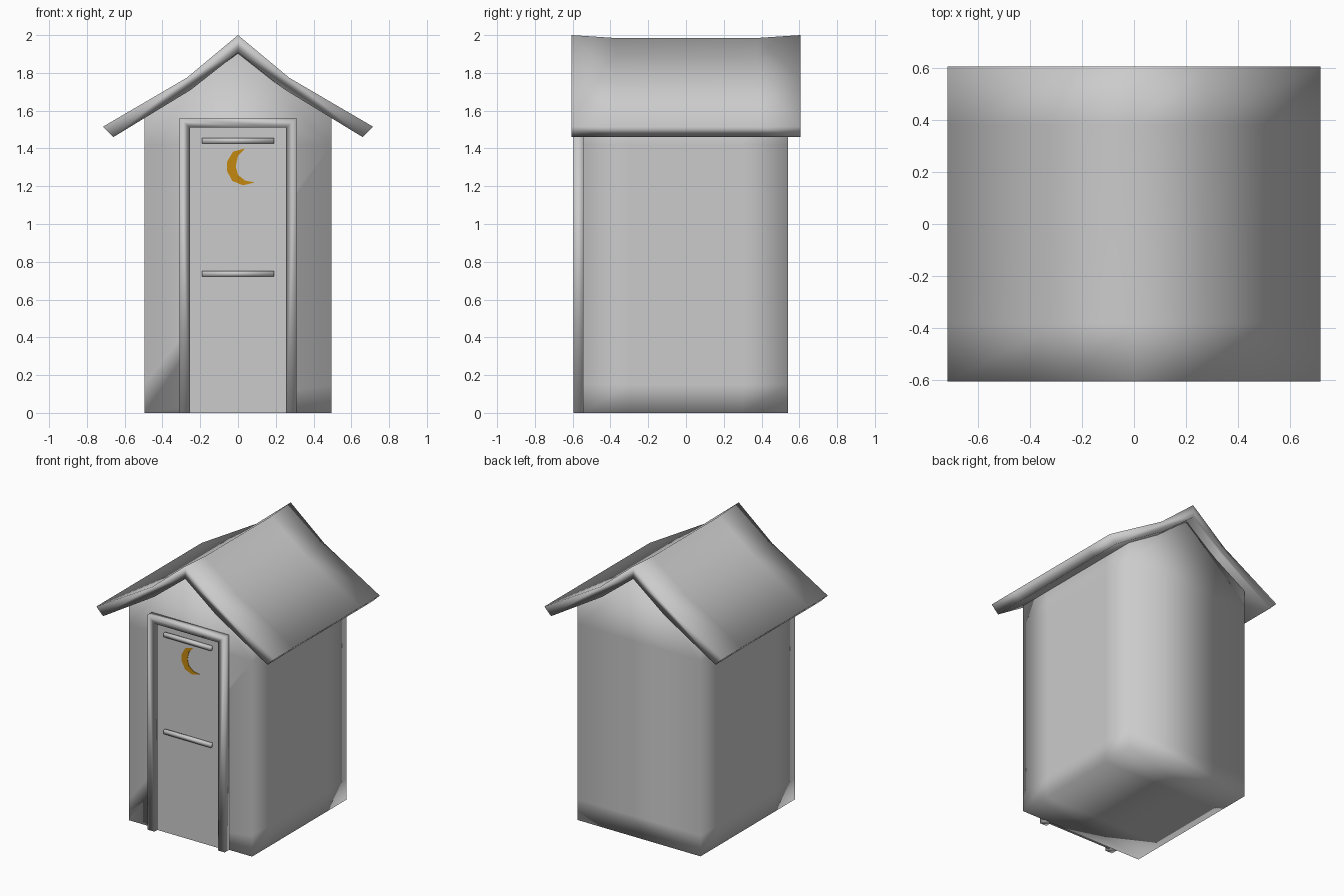
import bpy, bmesh

if "Cube" in bpy.data.objects:
    bpy.data.objects.remove(bpy.data.objects["Cube"])


def loft(name, profile, ys, smooth=True, sag=None):
    """Extrude a closed (x, z) profile through the given y stations."""
    bm = bmesh.new()
    rings = []
    for i, y in enumerate(ys):
        inner = 0 < i < len(ys) - 1
        rings.append([bm.verts.new((x, y, z - (sag(x, z) if sag and inner else 0)))
                      for x, z in profile])
    n = len(profile)
    for a, b in zip(rings, rings[1:]):
        for i in range(n):
            j = (i + 1) % n
            bm.faces.new((a[i], a[j], b[j], b[i]))
    bm.faces.new(rings[0])
    bm.faces.new(rings[-1])
    bmesh.ops.recalc_face_normals(bm, faces=bm.faces)
    for f in bm.faces:
        f.smooth = smooth
    mesh = bpy.data.meshes.new(name)
    bm.to_mesh(mesh)
    bm.free()
    ob = bpy.data.objects.new(name, mesh)
    bpy.context.collection.objects.link(ob)
    return ob


def mirrored(half):
    """Complete a right-hand half profile with its reflection."""
    return half + [(-x, z) for x, z in reversed(half) if x > 0]


def rect(x, z0, z1):
    return [(-x, z0), (x, z0), (x, z1), (-x, z1)]


def ridge_sag(x, z):
    return 0.015 if abs(x) < 0.01 else 0.0


# Gabled cabin body, with a support loop near the floor
loft("cabin_body",
     mirrored([(0.495, 0), (0.495, 0.15), (0.495, 1.42), (0.495, 1.565),
               (0.25, 1.715), (0, 1.91)]),
     [-0.545, -0.3, 0.3, 0.54], sag=ridge_sag)

# Flared roof slab with a slightly sagging ridge
top = [(-0.715, 1.515), (-0.27, 1.775), (0, 2.0), (0.27, 1.775), (0.715, 1.515)]
under = [(0.66, 1.46), (0.25, 1.71), (0, 1.907), (-0.25, 1.71), (-0.66, 1.46)]
loft("roof", top + under, [-0.605, -0.38, 0.38, 0.605], sag=ridge_sag)

# Door, its frame and two cross slats
loft("door", rect(0.256, 0, 1.512), [-0.562, -0.54], smooth=False)
loft("door_frame",
     [(-0.31, 0), (-0.31, 1.56), (0.31, 1.56), (0.31, 0),
      (0.254, 0), (0.254, 1.51), (-0.254, 1.51), (-0.254, 0)],
     [-0.595, -0.54])
for label, z in (("upper", 1.441), ("lower", 0.737)):
    loft(label + "_door_slat", rect(0.19, z - 0.014, z + 0.014), [-0.585, -0.555])

# Crescent moon on the door
moon = loft("crescent_moon",
            [(0.037, 1.40), (-0.026, 1.383), (-0.058, 1.33), (-0.058, 1.28),
             (-0.03, 1.228), (0.026, 1.205), (0.09, 1.22), (0.037, 1.23),
             (0.0, 1.26), (-0.012, 1.305), (0.0, 1.36)],
            [-0.565, -0.55], smooth=False)
orange = bpy.data.materials.new("moon_orange")
orange.diffuse_color = (0.55, 0.25, 0.005, 1)
orange.use_nodes = True
orange.node_tree.nodes["Principled BSDF"].inputs["Base Color"].default_value = orange.diffuse_color
moon.data.materials.append(orange)
